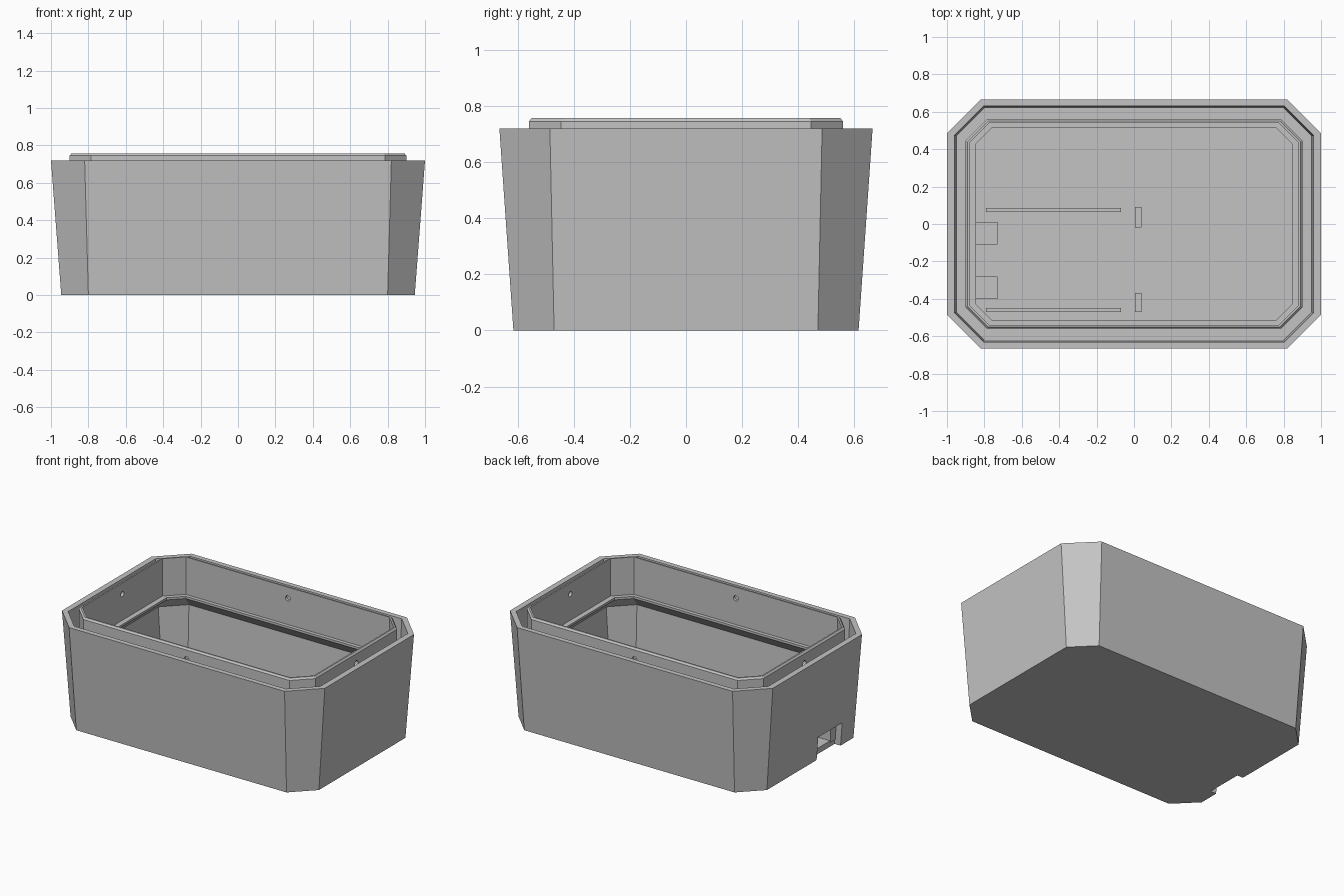
import bpy, bmesh
from mathutils import Matrix

cube = bpy.data.objects.get("Cube")
if cube:
    bpy.data.objects.remove(cube, do_unlink=True)

grey = bpy.data.materials.new("light_grey_plastic")
grey.use_nodes = True
colour = (0.55, 0.55, 0.55, 1)
grey.diffuse_color = colour
grey.node_tree.nodes["Principled BSDF"].inputs["Base Color"].default_value = colour


def finish(name, bm):
    bmesh.ops.recalc_face_normals(bm, faces=bm.faces)
    mesh = bpy.data.meshes.new(name)
    bm.to_mesh(mesh)
    bm.free()
    mesh.materials.append(grey)
    obj = bpy.data.objects.new(name, mesh)
    bpy.context.collection.objects.link(obj)
    return obj


def octagon(bm, a, b, c, z):
    """Rectangle with half sizes a, b and corners cut off by c."""
    quarter = [(a, b - c), (a - c, b)]
    pts = quarter + [(-x, y) for x, y in quarter[::-1]]
    pts += [(-x, -y) for x, y in pts]
    return [bm.verts.new((x, y, z)) for x, y in pts]


def loft(name, profile):
    bm = bmesh.new()
    loops = [octagon(bm, *row) for row in profile]
    for low, high in zip(loops, loops[1:]):
        for i in range(len(low)):
            j = (i + 1) % len(low)
            bm.faces.new((low[i], low[j], high[j], high[i]))
    bm.faces.new(loops[0])
    bm.faces.new(loops[-1])
    return finish(name, bm)


def block(name, x0, x1, y0, y1, z0, z1):
    bm = bmesh.new()
    size = Matrix.Diagonal((x1 - x0, y1 - y0, z1 - z0, 1))
    middle = Matrix.Translation(((x0 + x1) / 2, (y0 + y1) / 2, (z0 + z1) / 2))
    bmesh.ops.create_cube(bm, size=1, matrix=middle @ size)
    return finish(name, bm)


def peg(name, axis, length):
    bm = bmesh.new()
    place = Matrix.Translation((0, 0, 0.68)) @ Matrix.Rotation(1.5708, 4, axis)
    bmesh.ops.create_cone(bm, cap_ends=True, segments=16, radius1=0.018,
                          radius2=0.018, depth=length, matrix=place)
    return finish(name, bm)


def cut(target, cutter):
    mod = target.modifiers.new(cutter.name, 'BOOLEAN')
    mod.operation = 'DIFFERENCE'
    mod.solver = 'EXACT'
    mod.object = cutter
    bpy.context.view_layer.objects.active = target
    bpy.ops.object.modifier_apply(modifier=mod.name)
    bpy.data.objects.remove(cutter, do_unlink=True)


# Tapered shell, rim groove, raised ring, overhanging ledge and floor
case = loft("case_shell", [
    (0.945, 0.615, 0.145, 0),
    (1.0, 0.665, 0.18, 0.72),
    (0.96, 0.63, 0.155, 0.72),
    (0.95, 0.62, 0.15, 0.50),
    (0.90, 0.56, 0.115, 0.50),
    (0.90, 0.56, 0.115, 0.745),
    (0.89, 0.55, 0.11, 0.757),
    (0.88, 0.54, 0.105, 0.757),
    (0.88, 0.54, 0.105, 0.50),
    (0.845, 0.515, 0.085, 0.50),
    (0.845, 0.515, 0.085, 0.485),
    (0.933, 0.603, 0.137, 0.40),
    (0.905, 0.577, 0.12, 0.04),
])

# Port opening at the foot of one end
cut(case, block("port_cutter", -1.1, -0.90, -0.33, -0.07, -0.1, 0.16))

# Small latch holes through the ring (pegs stop inside the groove)
cut(case, peg("end_hole_cutter", 'Y', 1.85))
cut(case, peg("side_hole_cutter", 'X', 1.17))

# Blocks beside the port
block("port_block_back", -0.905, -0.73, -0.11, 0.01, 0.03, 0.22)
block("port_block_front", -0.905, -0.73, -0.40, -0.28, 0.03, 0.22)

# Rails and end stops that hold a board on the floor
block("rail_back", -0.79, -0.07, 0.065, 0.085, 0.03, 0.12)
block("rail_front", -0.79, -0.07, -0.47, -0.45, 0.03, 0.12)
block("stop_back", 0.005, 0.04, -0.02, 0.09, 0.03, 0.12)
block("stop_front", 0.005, 0.04, -0.47, -0.37, 0.03, 0.12)
